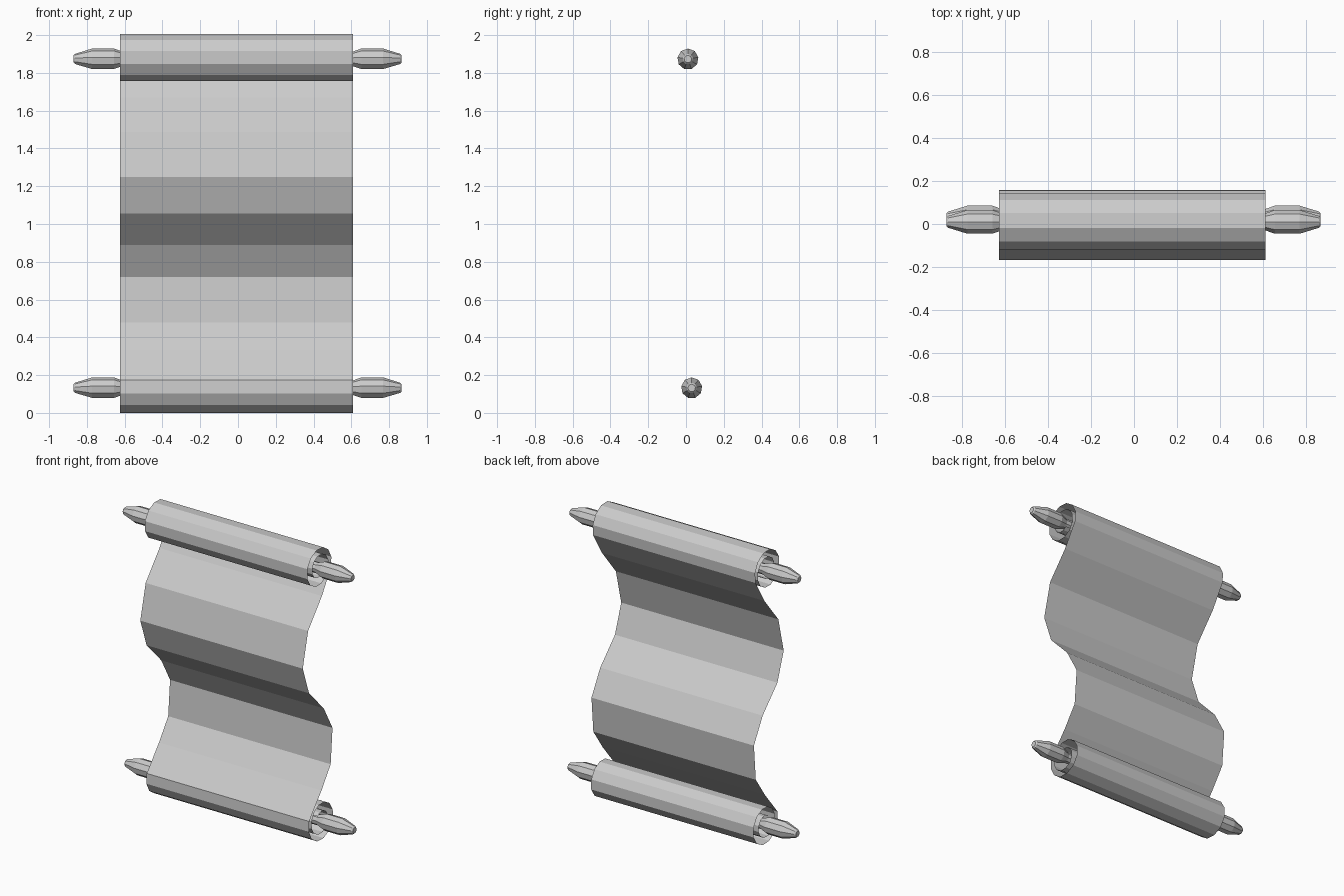
import bpy, bmesh, math

if "Cube" in bpy.data.objects:
    bpy.data.objects.remove(bpy.data.objects["Cube"])

X0, X1 = -0.625, 0.61                      # paper edges
TOP, BOT = (0.01, 1.873), (0.03, 0.132)    # roll centres (y, z)


def make_object(name, bm):
    me = bpy.data.meshes.new(name)
    bm.to_mesh(me)
    bm.free()
    ob = bpy.data.objects.new(name, me)
    bpy.context.collection.objects.link(ob)
    return ob


def spiral(centre, start):
    """Twelve-sided curl: one loose outer turn, then winding inwards."""
    pts = []
    for i in range(24):
        turn = i * 30
        r = 0.135 if turn <= 180 else 0.135 - 0.08 * (turn - 180) / 510
        a = math.radians(start + turn)
        pts.append((centre[0] + r * math.cos(a), centre[1] + r * math.sin(a)))
    return pts


# Paper: top curl rolls forward, wavy sheet, bottom curl rolls backward
wave = [(0.04, 1.67), (-0.11, 1.487), (-0.168, 1.25), (-0.1, 1.055), (0.06, 0.89),
        (0.155, 0.72), (0.135, 0.478), (0.035, 0.335)]
profile = spiral(TOP, -18)[::-1] + wave + spiral(BOT, 162)
bm = bmesh.new()
left = [bm.verts.new((X0, y, z)) for y, z in profile]
right = [bm.verts.new((X1, y, z)) for y, z in profile]
for i in range(len(profile) - 1):
    bm.faces.new((left[i], right[i], right[i + 1], left[i + 1]))
bmesh.ops.recalc_face_normals(bm, faces=bm.faces)
make_object("paper_sheet", bm)


# Rods: lathed, with a pointed handle at both ends
def rod(name, centre, sides=9):
    half = [(0.60, 0.036), (0.655, 0.056), (0.77, 0.056), (0.86, 0.028), (0.868, 0.02)]
    outline = [(-x, r) for x, r in reversed(half)] + half
    bm = bmesh.new()
    rings = []
    for x, r in outline:
        rings.append([bm.verts.new((x - 0.002,
                                    centre[0] + r * math.sin(2 * math.pi * k / sides),
                                    centre[1] + r * math.cos(2 * math.pi * k / sides)))
                      for k in range(sides)])
    for a, b in zip(rings, rings[1:]):
        for k in range(sides):
            n = (k + 1) % sides
            bm.faces.new((a[k], a[n], b[n], b[k]))
    bm.faces.new(rings[0])
    bm.faces.new(rings[-1])
    bmesh.ops.recalc_face_normals(bm, faces=bm.faces)
    make_object(name, bm)


rod("top_rod", TOP)
rod("bottom_rod", BOT)
